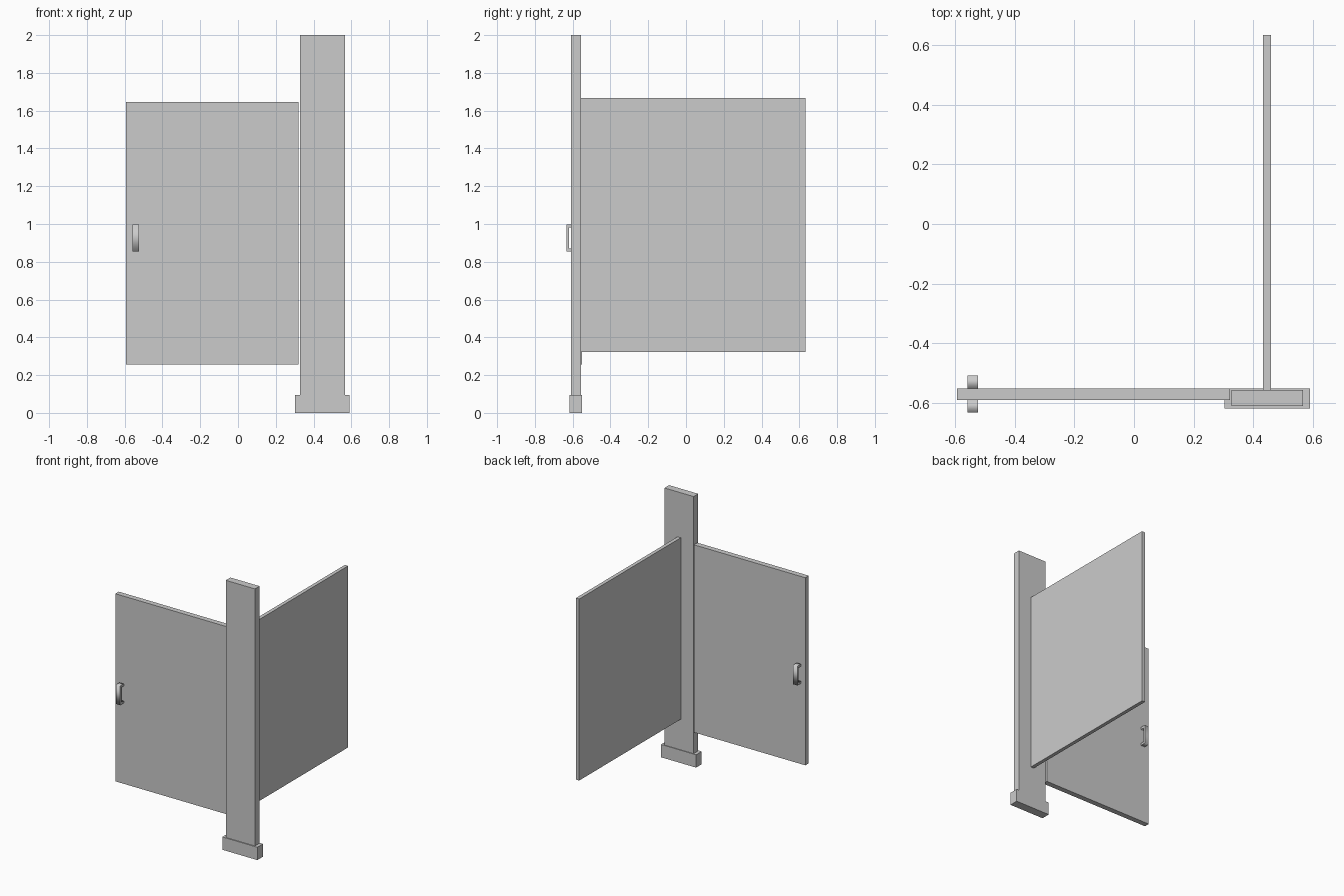
import bpy, bmesh

if "Cube" in bpy.data.objects:
    bpy.data.objects.remove(bpy.data.objects["Cube"])


def finish(name, bm):
    bmesh.ops.recalc_face_normals(bm, faces=bm.faces)
    mesh = bpy.data.meshes.new(name)
    bm.to_mesh(mesh)
    bm.free()
    obj = bpy.data.objects.new(name, mesh)
    bpy.context.collection.objects.link(obj)
    return obj


def box(name, lo, hi):
    bm = bmesh.new()
    bmesh.ops.create_cube(bm, size=1)
    for v in bm.verts:
        v.co = [a + (c + 0.5) * (b - a) for a, b, c in zip(lo, hi, v.co)]
    return finish(name, bm)


def handle(name, side):
    # C-shaped strap: (distance from door mid-plane, z), extruded along x
    profile = [(0.019, 0.855), (0.062, 0.855), (0.062, 0.998), (0.019, 0.998),
               (0.019, 0.982), (0.049, 0.982), (0.049, 0.871), (0.019, 0.871)]
    bm = bmesh.new()
    cap = bm.faces.new([bm.verts.new((-0.558, -0.57 + side * d, z)) for d, z in profile])
    out = bmesh.ops.extrude_face_region(bm, geom=[cap], use_keep_orig=True)
    bmesh.ops.translate(bm, vec=(0.035, 0, 0),
                        verts=[g for g in out["geom"] if isinstance(g, bmesh.types.BMVert)])
    # Strap shades smoothly around its bends; the two C-shaped caps stay crisp
    for f in bm.faces:
        f.smooth = len(f.verts) == 4
    for e in bm.edges:
        e.smooth = all(f.smooth for f in e.link_faces)
    return finish(name, bm)


# Post with its floor shoe
box("post", (0.327, -0.61, 0.0), (0.566, -0.556, 2.0))
box("post_shoe", (0.303, -0.617, 0.0), (0.59, -0.551, 0.095))

# Door and side partition
box("door", (-0.593, -0.59, 0.257), (0.321, -0.55, 1.647))
box("side_panel", (0.432, -0.557, 0.322), (0.459, 0.633, 1.667))

# Pull handles on both faces of the door
handle("front_handle", -1)
handle("back_handle", 1)
